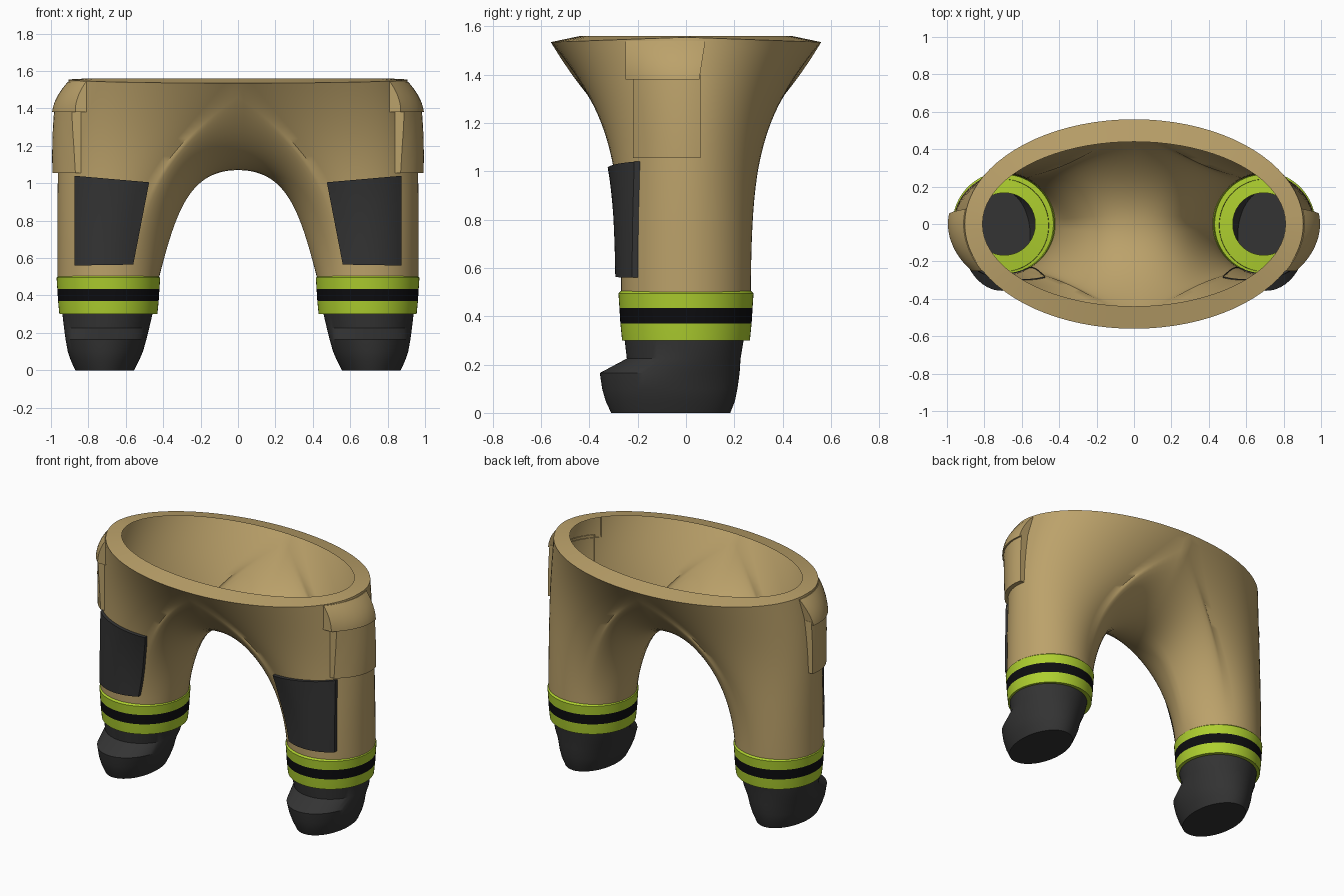
import bpy, bmesh, math
from mathutils import Vector
from mathutils.bvhtree import BVHTree

if "Cube" in bpy.data.objects:
    bpy.data.objects.remove(bpy.data.objects["Cube"])

def mat(name, r, g, b):
    m = bpy.data.materials.new(name)
    m.diffuse_color = (r, g, b, 1)
    m.use_nodes = True
    m.node_tree.nodes["Principled BSDF"].inputs["Base Color"].default_value = m.diffuse_color
    return m

TAN = mat("tan_fabric", 0.50, 0.36, 0.145)
LIME = mat("lime_reflective", 0.42, 0.62, 0.028)
BLACK = mat("black_stripe", 0.004, 0.004, 0.005)
DARK = mat("dark_rubber", 0.034, 0.034, 0.034)

N = 64            # points round a leg
LEG_X = 0.693     # leg centre

def loft(rings, mat_rule=None, cap=False):
    """Skin closed rings, listed bottom to top, anticlockwise from above."""
    bm = bmesh.new()
    vs = [[bm.verts.new(p) for p in ring] for ring in rings]
    for j in range(len(vs) - 1):
        for i in range(len(vs[0])):
            k = (i + 1) % len(vs[0])
            f = bm.faces.new((vs[j][i], vs[j][k], vs[j + 1][k], vs[j + 1][i]))
            if mat_rule:
                f.material_index = mat_rule(j)
    if cap:
        bm.faces.new(vs[0][::-1])
    return bm

def finish(name, bm, mats, mirror=True, angle=35):
    me = bpy.data.meshes.new(name)
    bm.to_mesh(me)
    bm.free()
    ob = bpy.data.objects.new(name, me)
    bpy.context.collection.objects.link(ob)
    for m in mats:
        me.materials.append(m)
    bpy.ops.object.select_all(action='DESELECT')
    ob.select_set(True)
    bpy.context.view_layer.objects.active = ob
    bpy.ops.object.shade_smooth_by_angle(angle=math.radians(angle))
    if mirror:
        md = ob.modifiers.new("mirror", 'MIRROR')
        md.use_clip = True
        md.merge_threshold = 0.0005
    return ob

def ellipse(cx, cy, z, a, b, n=N):
    return [(cx + a * math.cos(2 * math.pi * i / n), cy + b * math.sin(2 * math.pi * i / n), z)
            for i in range(n)]

# --- trousers: each column runs from the leg cuff to the waist or the centre seam
CORNER = 20 * 2 * math.pi / N     # leg angle that meets the waist at the centre line
WX, WY = 0.905, 0.56

def waist_column(phi):
    psi = phi / CORNER * math.pi / 2
    p0 = Vector((LEG_X + 0.272 * math.cos(phi), 0.268 * math.sin(phi), 0.5))
    p3 = Vector((WX * math.cos(psi), WY * math.sin(psi), 1.555 - 0.02 * abs(math.sin(psi))))
    p1 = Vector((p0.x, p0.y * 1.02, 1.0))
    p2 = Vector((p0.x * 0.5 + p3.x * 0.5 + 0.04 * max(0, math.cos(phi)), p0.y * 0.9 + p3.y * 0.1, 1.2))
    return p0, p1, p2, p3

def column(phi):
    if abs(phi) <= CORNER + 1e-6:
        return waist_column(phi)
    sign = 1 if phi > 0 else -1
    s = (math.pi - abs(phi)) / (math.pi - CORNER)
    p0 = Vector((LEG_X + 0.272 * math.cos(phi), 0.268 * math.sin(phi), 0.5))
    p3 = Vector((0, sign * WY * s, 1.07 + 0.465 * s * s))
    p1 = Vector((p0.x - 0.09 * (1 - s), p0.y * 1.02, 0.85 + 0.15 * s))
    p2 = Vector((0.26, p3.y, p3.z)).lerp(waist_column(sign * CORNER)[2], s ** 3)
    return p0, p1, p2, p3

def bezier(c, t):
    u = 1 - t
    return u**3 * c[0] + 3 * u * u * t * c[1] + 3 * u * t * t * c[2] + t**3 * c[3]

cols = []
for i in range(N):
    a = 2 * math.pi * i / N
    cols.append(column(a if a <= math.pi else a - 2 * math.pi))
STEPS = 28
body = loft([[bezier(c, j / STEPS) for c in cols] for j in range(STEPS + 1)])
bvh = BVHTree.FromBMesh(body)
finish("trousers", body, [TAN], angle=50)

# --- flat waistband ring
n = 80
outer = [(x, y, 1.555 - 0.02 * abs(y) / WY) for x, y, z in ellipse(0, 0, 0, WX, WY, n)]
finish("waistband", loft([outer, ellipse(0, 0, 1.56, 0.81, 0.44, n)]), [TAN], mirror=False)

# --- reflective cuff bands with a black stripe and an inward hem
prof = [(0.31, 0.165), (0.30, 0.262), (0.37, 0.269), (0.435, 0.273), (0.495, 0.277), (0.505, 0.266)]
finish("cuff_band", loft([ellipse(LEG_X, 0, z, r, r * 1.01) for z, r in prof],
                         lambda j: 1 if j == 2 else 0), [LIME, BLACK])

# --- boots: z, x range, y range of each ring
boot = [(0, .555, .87, -.31, .183), (.05, .53, .893, -.333, .203), (.1, .508, .91, -.347, .213),
        (.165, .49, .922, -.357, .222), (.225, .475, .93, -.245, .226), (.31, .455, .94, -.255, .24)]
finish("boot", loft([ellipse((x0 + x1) / 2, (y0 + y1) / 2, z, (x1 - x0) / 2, (y1 - y0) / 2)
                     for z, x0, x1, y0, y1 in boot], cap=True), [DARK], angle=30)

# --- plates laid on the trousers by casting rays
def patch(name, side, spot, lift, material, nu=14, nv=10):
    """spot(u, v) gives across/up position; lift(v) gives plate height."""
    out = Vector((1, 0, 0)) if side else Vector((0, -1, 0))
    bm = bmesh.new()
    grid = []
    for j in range(-1, nv + 2):
        row = []
        for i in range(-1, nu + 2):
            u, v = min(max(i / nu, 0), 1), min(max(j / nv, 0), 1)
            edge = i in (-1, nu + 1) or j in (-1, nv + 1)
            a, z = spot(u, v)
            start = Vector((0, a, z)) if side else Vector((a, 0, z))
            hit = bvh.ray_cast(start + out * 3, -out)[0] or start + out * (0.88 if side else 0.3)
            row.append(bm.verts.new(hit + out * (-0.006 if edge else lift(v))))
        grid.append(row)
    for j in range(nv + 2):
        for i in range(nu + 2):
            bm.faces.new((grid[j][i], grid[j][i + 1], grid[j + 1][i + 1], grid[j + 1][i]))
    bmesh.ops.remove_doubles(bm, verts=bm.verts, dist=1e-5)
    bmesh.ops.dissolve_degenerate(bm, edges=bm.edges, dist=1e-5)
    finish(name, bm, [material])

def mix(a, b, t):
    return a + (b - a) * t

# knee pads, narrower at the bottom
patch("knee_pad", False,
      lambda u, v: (mix(mix(.56, .475, v), .875, u), mix(mix(.565, 1.005, v), mix(.56, 1.04, v), u)),
      lambda v: 0.024, DARK)
# side pockets and their flaps
patch("pocket", True,
      lambda u, v: (mix(-.22, .06, u), mix(1.055, 1.40, v)),
      lambda v: mix(.03, .05, v), TAN)
patch("pocket_flap", True,
      lambda u, v: (mix(-.25, mix(.055, .08, v), u), mix(1.38, 1.54, v)),
      lambda v: mix(.06, .004, v ** 2), TAN)
